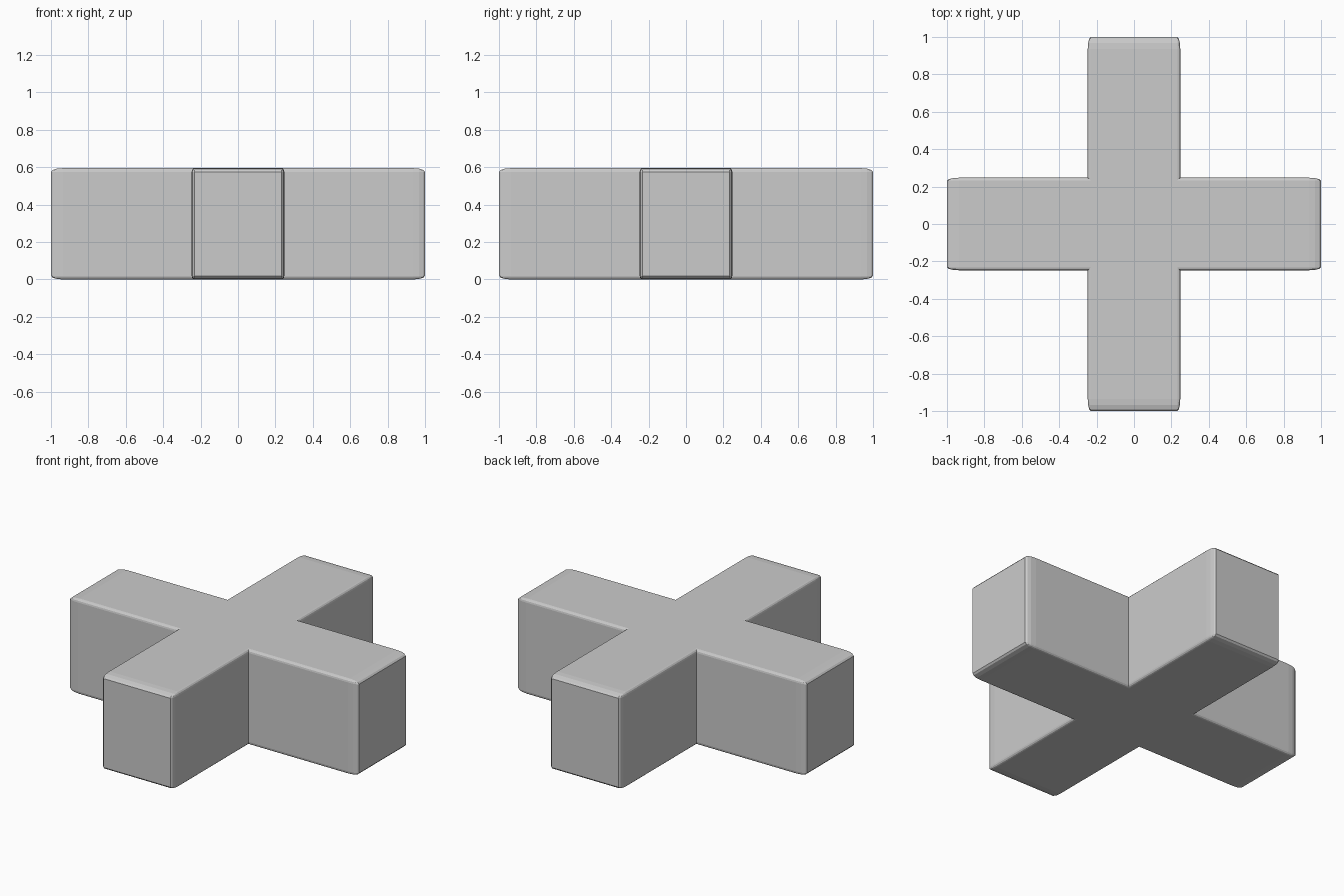
import bpy, math

if "Cube" in bpy.data.objects:
    bpy.data.objects.remove(bpy.data.objects["Cube"])

L, W, H = 2.0, 0.495, 0.595   # bar length, width, height


def bar(name, angle):
    # rounded cube stretched into a bar, so the rounding stretches along its length
    bpy.ops.mesh.primitive_cube_add(size=2)
    ob = bpy.context.object
    ob.name = name
    bev = ob.modifiers.new("rounding", "BEVEL")
    bev.width = 0.065
    bev.segments = 3
    bpy.ops.object.modifier_apply(modifier=bev.name)
    ob.scale = (L / 2, W / 2, H / 2)
    ob.rotation_euler.z = angle
    ob.location.z = H / 2
    bpy.ops.object.transform_apply(location=True, rotation=True, scale=True)
    return ob


# two crossing bars
bar("side_to_side_bar", 0)
bar("front_to_back_bar", math.pi / 2)
